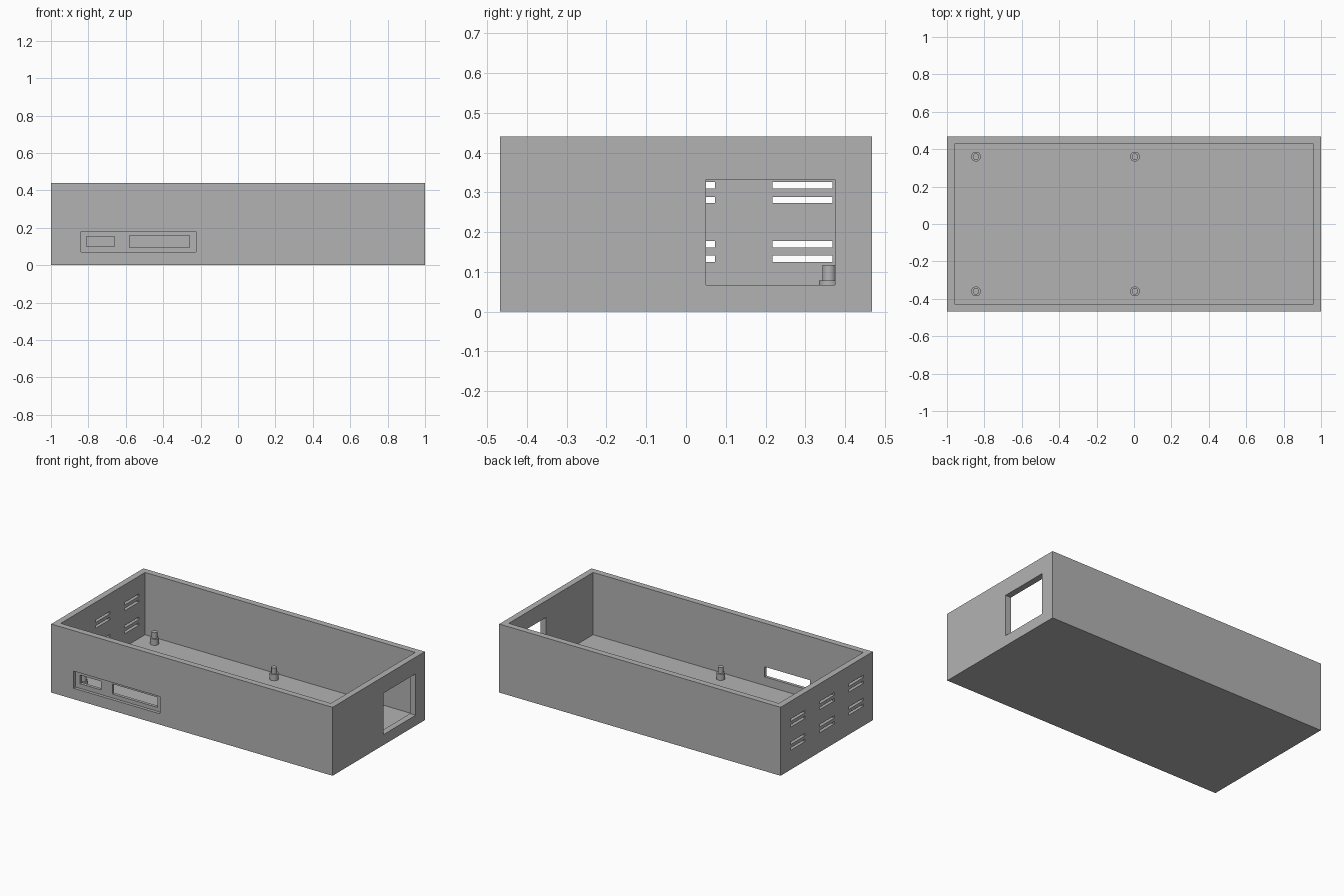
import bpy

old = bpy.data.objects.get("Cube")
if old:
    bpy.data.objects.remove(old, do_unlink=True)

WX, WY, H = 1.0, 0.468, 0.44   # half length, half depth, height
T = 0.04                       # wall and floor thickness

grey = bpy.data.materials.new("plain grey")
grey.use_nodes = True
colour = (0.45, 0.45, 0.45, 1)
grey.diffuse_color = colour
grey.node_tree.nodes["Principled BSDF"].inputs["Base Color"].default_value = colour


def box(name, x, y, z):
    """Box spanning three (low, high) ranges."""
    spans = (x, y, z)
    bpy.ops.mesh.primitive_cube_add(size=1, location=[(a + b) / 2 for a, b in spans])
    ob = bpy.context.object
    ob.name = name
    ob.scale = [b - a for a, b in spans]
    bpy.ops.object.transform_apply(location=True, rotation=False, scale=True)
    ob.data.materials.append(grey)
    return ob


def cut(target, x, y, z):
    """Subtract a box from the target and remove the cutter."""
    cutter = box("cutter", x, y, z)
    cutter.hide_render = True
    mod = target.modifiers.new("cut", 'BOOLEAN')
    mod.operation = 'DIFFERENCE'
    mod.solver = 'EXACT'
    mod.object = cutter
    bpy.context.view_layer.objects.active = target
    bpy.ops.object.modifier_apply(modifier=mod.name)
    bpy.data.objects.remove(cutter, do_unlink=True)


# Open tray
case = box("case", (-WX, WX), (-WY, WY), (0, H))
cut(case, (-WX + T, WX - T), (-WY + T, WY - T), (T, H + 0.1))

# Front port panel: shallow recess with two openings
cut(case, (-0.84, -0.225), (-WY - 0.1, -WY + T / 2), (0.07, 0.18))
through_front = (-WY - 0.1, -WY + T + 0.05)
cut(case, (-0.81, -0.66), through_front, (0.10, 0.155))
cut(case, (-0.58, -0.26), through_front, (0.095, 0.16))

# Square opening in the +x end
cut(case, (WX - T - 0.05, WX + 0.1), (0.05, 0.375), (0.067, 0.333))

# Vent slots in the -x end
for y in (-0.297, -0.002, 0.293):
    for z in (0.133, 0.17, 0.281, 0.318):
        cut(case, (-WX - 0.1, -WX + T + 0.05),
            (y - 0.075, y + 0.075), (z - 0.008, z + 0.008))


# Stepped board posts standing on the floor
def cylinder(name, x, y, radius, bottom, top):
    bpy.ops.mesh.primitive_cylinder_add(
        vertices=32, radius=radius, depth=top - bottom,
        location=(x, y, (top + bottom) / 2))
    ob = bpy.context.object
    ob.name = name
    ob.data.materials.append(grey)
    bpy.ops.object.shade_smooth_by_angle()


for x, side in ((-0.845, "right"), (0.005, "middle")):
    for y, end in ((-0.36, "front"), (0.36, "back")):
        cylinder(f"post_base_{end}_{side}", x, y, 0.026, T - 0.005, 0.079)
        cylinder(f"post_pin_{end}_{side}", x, y, 0.017, 0.075, 0.117)
